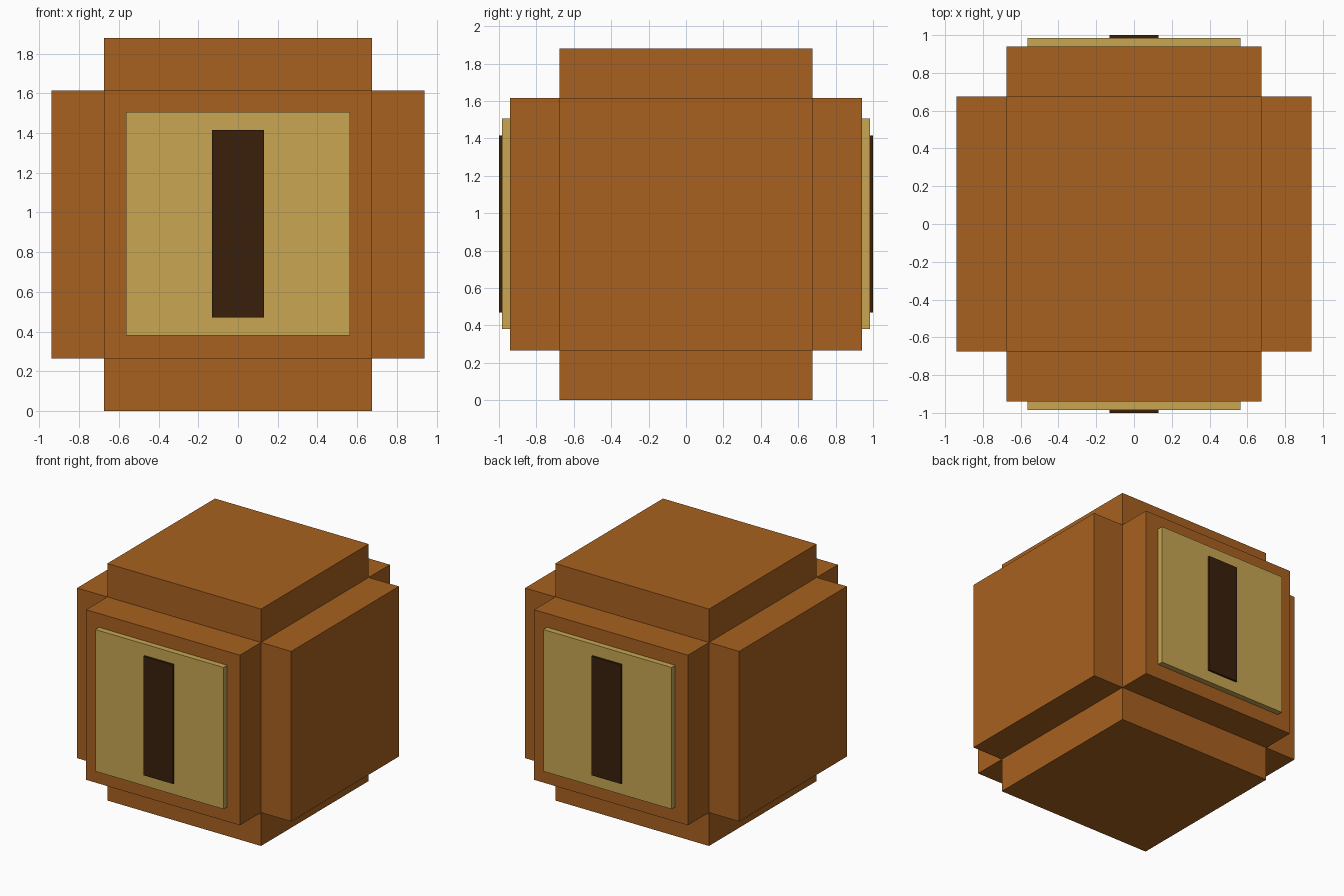
import bpy
import bmesh
from mathutils import Vector

default = bpy.data.objects.get("Cube")
if default:
    bpy.data.objects.remove(default, do_unlink=True)

MID = 0.94      # height of the centre
HALF = 0.675    # half width of each raised face
OUT = 0.94      # distance of each raised face from the centre


def material(name, rgb):
    mat = bpy.data.materials.new(name)
    mat.use_nodes = True
    mat.diffuse_color = (*rgb, 1)
    mat.node_tree.nodes["Principled BSDF"].inputs["Base Color"].default_value = (*rgb, 1)
    return mat


def add_object(name, bm, mat):
    bmesh.ops.recalc_face_normals(bm, faces=bm.faces)
    mesh = bpy.data.meshes.new(name)
    bm.to_mesh(mesh)
    bm.free()
    mesh.materials.append(mat)
    obj = bpy.data.objects.new(name, mesh)
    bpy.context.collection.objects.link(obj)
    return obj


def add_box(name, low, high, mat):
    low, high = Vector(low), Vector(high)
    bm = bmesh.new()
    bmesh.ops.create_cube(bm, size=1)
    bmesh.ops.scale(bm, vec=high - low, verts=bm.verts)
    bmesh.ops.translate(bm, vec=(low + high) / 2, verts=bm.verts)
    return add_object(name, bm, mat)


brown = material("warm brown", (0.392, 0.120, 0.0144))
tan = material("pale tan", (0.578, 0.381, 0.084))
dark = material("dark brown", (0.042, 0.0144, 0.0037))

# Body: a cube with all six faces pushed straight out
bm = bmesh.new()
bmesh.ops.create_cube(bm, size=2 * HALF)
bm.normal_update()
raised = bmesh.ops.extrude_discrete_faces(bm, faces=bm.faces[:])["faces"]
for face in raised:
    direction = face.calc_center_median().normalized()
    bmesh.ops.translate(bm, vec=direction * (OUT - HALF), verts=face.verts)
bmesh.ops.translate(bm, vec=(0, 0, MID), verts=bm.verts)
add_object("body", bm, brown)

# Pale panel and dark upright slot on the front and back
for side, sign in (("front", -1), ("back", 1)):
    for part, width, bottom, top, inner, outer, mat in (
        ("panel", 0.563, 0.38, 1.505, OUT, 0.985, tan),
        ("slot", 0.13, 0.47, 1.415, 0.985, 1.0, dark),
    ):
        y0, y1 = sorted((sign * inner, sign * outer))
        add_box(f"{side}_{part}", (-width, y0, bottom), (width, y1, top), mat)
